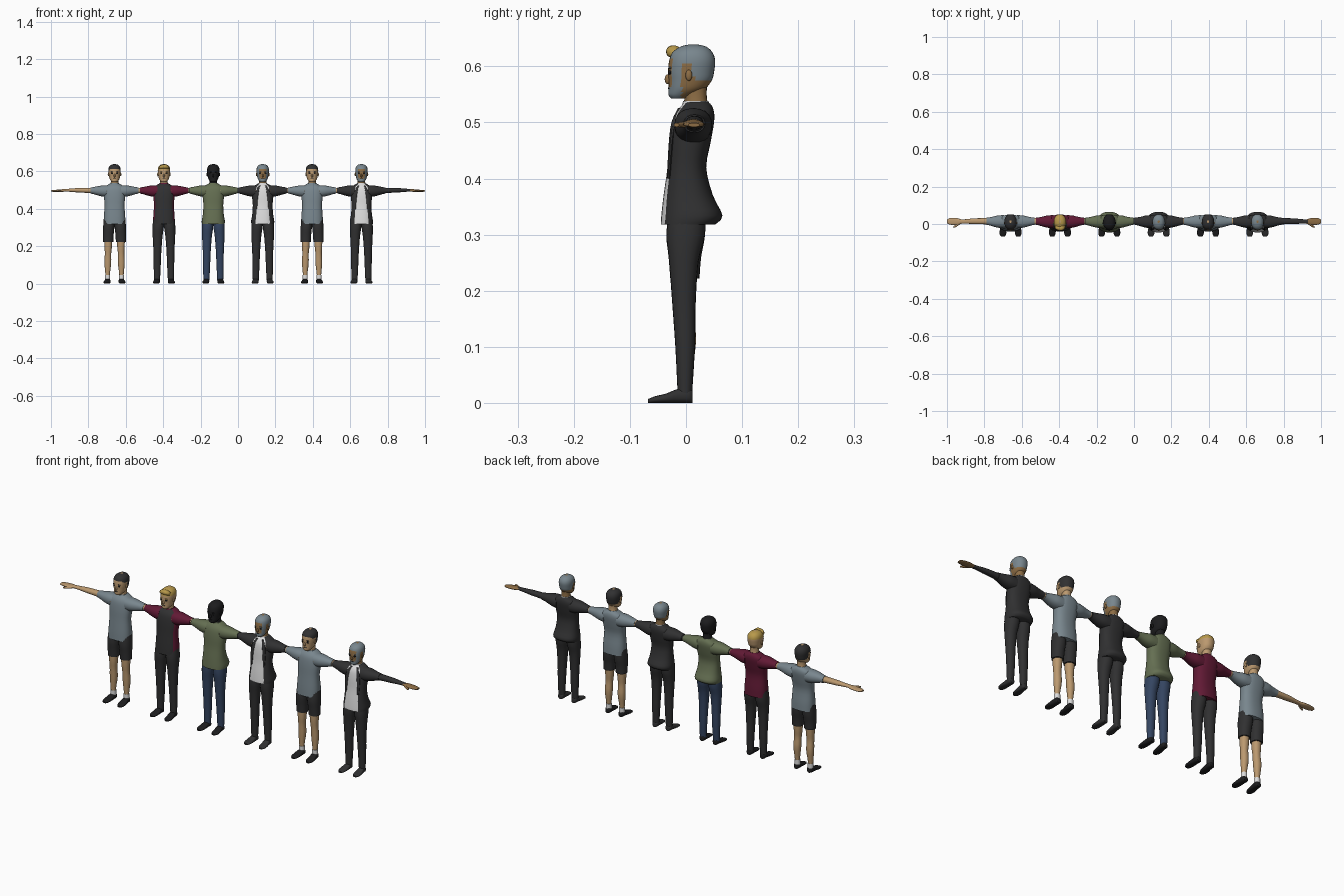
import bpy, bmesh, math
from mathutils import Vector

if "Cube" in bpy.data.objects:
    bpy.data.objects.remove(bpy.data.objects["Cube"])

COLOURS = {
    "grey_blue": (.19, .24, .27), "charcoal": (.03, .03, .031), "black": (.012, .012, .013),
    "tan_skin": (.50, .32, .16), "brown_skin": (.27, .155, .06), "maroon": (.12, .01, .035),
    "blond": (.48, .32, .07), "green": (.13, .16, .085), "denim": (.035, .06, .12),
    "white": (.72, .72, .72)}
MATS = {}
for k, c in COLOURS.items():
    MATS[k] = bpy.data.materials.new(k)
    MATS[k].diffuse_color = (*c, 1)


def spline(rows, steps):
    """Catmull-Rom interpolation of section rows."""
    out = []
    for i in range(len(rows) - 1):
        p = [rows[max(i - 1, 0)], rows[i], rows[i + 1], rows[min(i + 2, len(rows) - 1)]]
        for s in range(steps):
            t = s / steps
            out.append([.5 * (2 * b + (c - a) * t + (2 * a - 5 * b + 4 * c - d) * t * t
                              + (3 * b - a - 3 * c + d) * t ** 3) for a, b, c, d in zip(*p)])
    return out + [list(rows[-1])]


def loft(name, x0, axis, rows, mats, rule=None, side=1, n=20, steps=3, power=2.2):
    """Rows are (position, centre u, radius u, v min, v max); rule picks a colour name."""
    if isinstance(mats, str):
        mats = [mats]
    bm = bmesh.new()
    rings = []
    for t, cu, ru, v0, v1 in spline(rows, steps):
        ring = []
        for j in range(n):
            a = 2 * math.pi * j / n
            s, c = math.sin(a), math.cos(a)
            u = cu + ru * math.copysign(abs(s) ** (2 / power), s)
            v = (v0 + v1) / 2 - (v1 - v0) / 2 * math.copysign(abs(c) ** (2 / power), c)
            x, y, z = {"z": (u, v, t), "x": (t, u, v), "y": (u, t, v)}[axis]
            ring.append(bm.verts.new((x0 + side * x, y, z)))
        rings.append(ring)
    for r0, r1 in zip(rings, rings[1:]):
        for j in range(n):
            k = (j + 1) % n
            f = bm.faces.new((r0[j], r0[k], r1[k], r1[j]))
            if rule:
                a = 2 * math.pi * (j + .5) / n
                c = f.calc_center_median()
                f.material_index = mats.index(rule(c - Vector((x0, 0, 0)), min(a, 2 * math.pi - a)))
    bm.faces.new(rings[0])
    bm.faces.new(rings[-1])
    bmesh.ops.recalc_face_normals(bm, faces=bm.faces)
    finish(name, bm, mats)


def blob(name, loc, size, mat):
    bm = bmesh.new()
    bmesh.ops.create_uvsphere(bm, u_segments=12, v_segments=8, radius=1)
    for v in bm.verts:
        v.co = Vector([v.co[i] * size[i] + loc[i] for i in range(3)])
    finish(name, bm, [mat])


def finish(name, bm, mats):
    me = bpy.data.meshes.new(name)
    bm.to_mesh(me)
    bm.free()
    for m in mats:
        me.materials.append(MATS[m])
    ob = bpy.data.objects.new(name, me)
    bpy.context.collection.objects.link(ob)
    bpy.ops.object.select_all(action="DESELECT")
    ob.select_set(True)
    bpy.context.view_layer.objects.active = ob
    bpy.ops.object.shade_smooth_by_angle(angle=math.radians(45))


UPPER = [(.42, 0, .053, -.033, .036), (.465, 0, .057, -.030, .044), (.50, 0, .058, -.025, .050),
         (.518, 0, .052, -.018, .050), (.53, 0, .034, -.008, .046), (.538, 0, .020, .0, .038)]
TEE = [(.318, 0, .058, -.040, .044), (.36, 0, .057, -.038, .042)] + UPPER
JACKET = [(.318, 0, .060, -.045, .052), (.334, 0, .062, -.044, .065), (.37, 0, .056, -.040, .048)] + UPPER
HEAD = [(.543, 0, .013, -.027, .000), (.549, 0, .019, -.031, .012), (.56, 0, .026, -.031, .034),
        (.575, 0, .030, -.031, .046), (.59, 0, .032, -.032, .050), (.61, 0, .033, -.030, .052),
        (.625, 0, .029, -.024, .047), (.635, 0, .019, -.010, .036), (.639, 0, .006, .006, .020)]
LEG = [(.345, .028, .030, -.030, .034), (.30, .031, .030, -.035, .034), (.25, .034, .026, -.030, .022),
       (.17, .035, .021, -.024, .017), (.10, .036, .019, -.019, .016), (.018, .037, .016, -.015, .011)]
BARE_LEG = [(.27, .034, .022, -.025, .020), (.20, .034, .020, -.024, .017), (.16, .035, .017, -.020, .014),
            (.11, .036, .018, -.017, .018), (.05, .037, .012, -.013, .010), (.015, .037, .012, -.013, .010)]
SHORTS = [(.345, .028, .030, -.030, .034), (.30, .031, .030, -.035, .034),
          (.26, .033, .028, -.031, .027), (.222, .034, .027, -.028, .024)]
SHOE = [(.012, .037, .010, 0, .022), (.005, .037, .015, 0, .027), (-.015, .038, .016, 0, .025),
        (-.035, .040, .018, 0, .017), (-.055, .041, .017, 0, .012), (-.068, .041, .009, 0, .007)]
SLEEVE = [(.035, .013, .034, .462, .526), (.065, .013, .033, .466, .525), (.09, .013, .027, .472, .521),
          (.11, .014, .022, .478, .517), (.128, .015, .019, .482, .514)]
ARM = [(.115, .015, .017, .483, .513), (.16, .015, .016, .486, .512), (.20, .015, .015, .488, .511),
       (.235, .014, .012, .491, .508), (.27, .013, .011, .493, .506)]
HAND = [(.26, .013, .011, .493, .506), (.28, .013, .017, .491, .505), (.30, .014, .019, .491, .503),
        (.325, .014, .017, .491, .501), (.34, .014, .010, .492, .499)]
THUMB = [(.272, .004, .007, .491, .502), (.29, -.008, .007, .491, .501), (.306, -.017, .005, .492, .499)]


def head_rule(skin, hair, style):
    def rule(c, a):
        if style == "all":
            return hair
        if style == "top":
            return hair if c.z > .608 else skin
        if c.z > .616 or (c.z > .603 and c.y > -.016) or (c.z > .574 and c.y > .013):
            return hair
        if style == "beard" and ((c.z < .562 and c.y < -.008) or (-.024 < c.y < -.008)):
            return hair
        return skin
    return rule


def figure(i, x, skin, hair, style, torso, top, panel, legs, long_sleeve=False, shorts=False):
    p = f"figure_{i}_"
    # head, neck and face
    loft(p + "head", x, "z", HEAD, [skin, hair] if skin != hair else [skin],
         head_rule(skin, hair, style), n=32, steps=4)
    loft(p + "neck", x, "z", [(.52, 0, .024, -.004, .042), (.545, 0, .020, -.003, .037),
                              (.575, 0, .021, -.004, .038)], skin)
    blob(p + "nose", (x, -.032, .577), (.005, .006, .009), skin)
    blob(p + "mouth", (x, -.0305, .561), (.009, .002, .0015), "black")
    for s, w in ((-1, "right_"), (1, "left_")):
        blob(p + w + "ear", (x + s * .0325, .005, .584), (.004, .006, .010), skin)
        blob(p + w + "eye", (x + s * .013, -.0285, .589), (.007, .003, .004), "black")
        blob(p + w + "brow", (x + s * .013, -.0285, .597), (.008, .003, .0018), hair)
    if style == "top":
        # swept-up fringe
        loft(p + "fringe", x, "x", [(-.026, -.016, .008, .615, .628), (-.012, -.021, .012, .615, .635),
                                    (.012, -.022, .013, .615, .637), (.026, -.016, .008, .615, .628)], hair)
    # torso with optional front panel
    colour, width = panel or (top, 0)
    loft(p + "torso", x, "z", torso, [top, colour] if panel else [top],
         lambda c, a: colour if a < width else top, n=32, power=2.4)
    collar = "white" if long_sleeve else top
    loft(p + "collar", x, "z", [(.527, 0, .027, -.008, .045), (.538, 0, .022, -.005, .040)], collar, steps=1)
    if long_sleeve:
        # jacket lapels along the shirt opening
        for s, w in ((-1, "right_"), (1, "left_")):
            loft(p + w + "lapel", x, "z", [(.40, .034, .004, -.034, -.028), (.46, .033, .008, -.031, -.023),
                                           (.50, .026, .008, -.026, -.016), (.526, .016, .005, -.014, -.004)],
                 "charcoal", side=s, n=10)
    for s, w in ((-1, "right_"), (1, "left_")):
        # arms
        loft(p + w + "sleeve", x, "x", SLEEVE, top, side=s)
        loft(p + w + "forearm", x, "x", ARM, top if long_sleeve else skin, side=s)
        hand = "brown_skin" if skin == "black" else skin
        loft(p + w + "hand", x, "x", HAND, hand, side=s)
        loft(p + w + "thumb", x, "x", THUMB, hand, side=s, n=10)
        # legs and shoes
        if shorts:
            loft(p + w + "shorts_leg", x, "z", SHORTS, legs, side=s)
            loft(p + w + "leg", x, "z", BARE_LEG, skin, side=s)
            loft(p + w + "sock", x, "z", [(.045, .037, .0135, -.0145, .0115),
                                          (.015, .037, .0135, -.0145, .0115)], "white", side=s)
        else:
            loft(p + w + "trouser_leg", x, "z", LEG, legs, side=s)
        loft(p + w + "shoe", x, "y", SHOE, "black" if not long_sleeve else "charcoal", side=s, power=2.6)


SPORT = ("tan_skin", "charcoal", "short", TEE, "grey_blue", None, "charcoal", False, True)
SUIT = ("brown_skin", "grey_blue", "beard", JACKET, "charcoal", ("white", .55), "charcoal", True)
PEOPLE = [SPORT,
          ("tan_skin", "blond", "top", TEE, "maroon", ("charcoal", 1.0), "charcoal"),
          ("black", "black", "all", JACKET, "green", None, "denim"),
          SUIT, SPORT, SUIT]
for i, person in enumerate(PEOPLE):
    figure(i + 1, -.66 + .264 * i, *person)

for m in bpy.data.materials:
    if m.users and not m.is_grease_pencil:
        m.use_nodes = True
        m.node_tree.nodes["Principled BSDF"].inputs["Base Color"].default_value = m.diffuse_color
